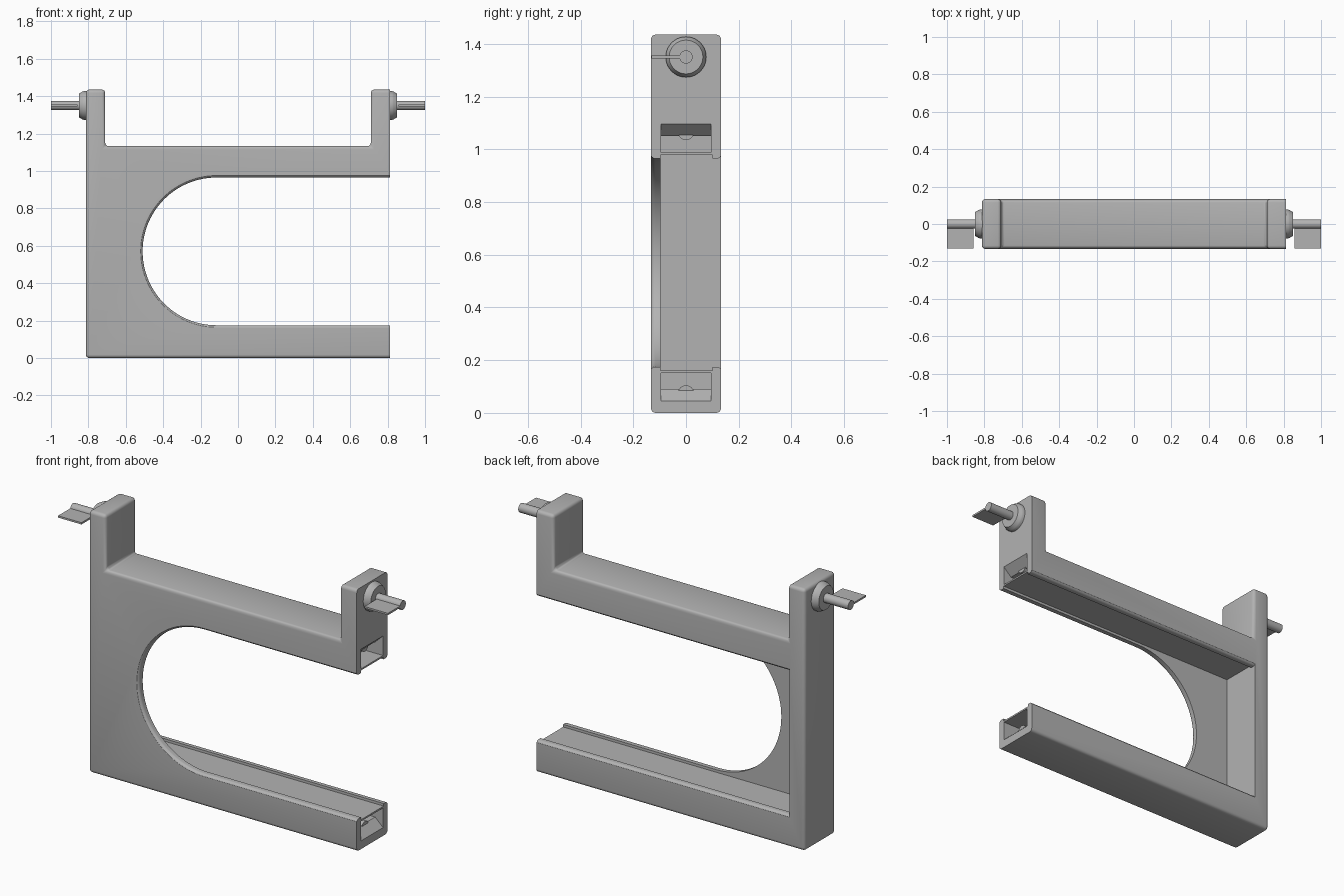
import bpy, bmesh
from math import pi, sin, cos

cube = bpy.data.objects.get("Cube")
if cube:
    bpy.data.objects.remove(cube, do_unlink=True)

grey = bpy.data.materials.new("plain_grey")
grey.use_nodes = True
colour = (0.45, 0.45, 0.45, 1)
grey.diffuse_color = colour
grey.node_tree.nodes["Principled BSDF"].inputs["Base Color"].default_value = colour

END, HALF, MID = 0.813, 0.133, 0.57     # half length, half depth, slot height
RADIUS, WALL = 0.395, -0.72             # slot radius, inner column wall


def loft(name, rings, round_edge=None):
    """Solid skinned through rings of equal point count, capped at both ends."""
    bm = bmesh.new()
    loops = [[bm.verts.new(p) for p in ring] for ring in rings]
    for a, b in zip(loops, loops[1:]):
        for i in range(len(a)):
            j = (i + 1) % len(a)
            bm.faces.new((a[i], a[j], b[j], b[i]))
    bm.faces.new(loops[0][::-1])
    bm.faces.new(loops[-1])
    bmesh.ops.recalc_face_normals(bm, faces=bm.faces)
    if round_edge:
        edges = [e for e in bm.edges if round_edge(e)]
        bmesh.ops.bevel(bm, geom=edges, offset=0.018, segments=4,
                        profile=0.5, affect='EDGES')
    mesh = bpy.data.meshes.new(name)
    bm.to_mesh(mesh)
    bm.free()
    mesh.materials.append(grey)
    obj = bpy.data.objects.new(name, mesh)
    bpy.context.collection.objects.link(obj)
    return obj


def activate(obj):
    bpy.ops.object.select_all(action='DESELECT')
    obj.select_set(True)
    bpy.context.view_layer.objects.active = obj


def smooth(obj):
    activate(obj)
    bpy.ops.object.shade_smooth_by_angle(angle=pi / 6)


def cut(target, cutter):
    cutter.hide_render = True
    activate(target)
    mod = target.modifiers.new("cut", 'BOOLEAN')
    mod.operation, mod.solver, mod.object = 'DIFFERENCE', 'EXACT', cutter
    bpy.ops.object.modifier_apply(modifier=mod.name)
    bpy.data.objects.remove(cutter, do_unlink=True)


def lathe_x(name, side, stations, z, sides=40):
    """Turned part about a line along x, from (x, radius) stations."""
    return loft(name, [[(side * x, r * cos(2 * pi * i / sides), z + r * sin(2 * pi * i / sides))
                        for i in range(sides)] for x, r in stations])


# Frame body: block with two uprights, rounded except on the open end
outline = [(-END, 0), (END, 0), (END, 1.435), (0.71, 1.435), (0.71, 1.133),
           (-0.71, 1.133), (-0.71, 1.435), (-END, 1.435)]
frame = loft("frame", [[(x, y, z) for x, z in outline] for y in (-HALF, HALF)],
             lambda e: any(v.co.x < END - 0.001 for v in e.verts))


# Round-ended slot through the front plate, with a softened front lip
def slot_ring(y, r):
    arc = [(-0.115 + r * cos(a), MID + r * sin(a))
           for a in (pi / 2 + pi * i / 48 for i in range(49))]
    return [(x, y, z) for x, z in arc + [(1, MID - r), (1, MID + r)]]


lip = [(0.02, 0.017), (0.0, 0.011), (-0.004, 0.005), (-0.010, 0.001), (-0.016, 0)]
cut(frame, loft("slot_cutter", [slot_ring(-HALF - d, RADIUS + g) for d, g in lip]
                + [slot_ring(0, RADIUS)]))


# Rectangular recess behind the front plate, then the opening at the back
def box_ring(y, half):
    return [(x, y, z) for x, z in ((WALL, MID - half), (1, MID - half),
                                   (1, MID + half), (WALL, MID + half))]


cut(frame, loft("recess_cutter", [box_ring(-0.097, 0.409), box_ring(0.1, 0.409)]))
cut(frame, loft("opening_cutter", [box_ring(0, RADIUS)]
                + [box_ring(HALF + d, RADIUS + g) for d, g in lip[::-1]]))

# Wedge pockets in the two open ends, mirrored about the slot
for flip, label in ((1, "lower"), (-1, "upper")):
    wedge = [(0.9, 0.045), (END, 0.045), (0.765, 0.09), (0.70, 0.09), (0.70, 0.152), (0.9, 0.152)]
    cut(frame, loft("pocket_cutter", [[(x, y, MID + flip * (z - MID)) for x, z in wedge]
                                      for y in (-0.095, 0.095)]))
    smooth(lathe_x(label + "_pocket_pin", 1, [(0.69, 0.03), (0.77, 0.03)],
                   MID + flip * (0.075 - MID), 24))
smooth(frame)

# Thumb screws on the outer faces of both uprights
for side, label in ((1, "left"), (-1, "right")):
    smooth(lathe_x(label + "_collar", side,
                   [(0.80, 0.077), (0.825, 0.077), (0.832, 0.074), (0.85, 0.064)], 1.35))
    smooth(lathe_x(label + "_shaft", side, [(0.84, 0.025), (1.0, 0.025)], 1.35, 24))
    loft(label + "_wing", [[(side * x, y, z) for y, z in
                            ((-0.13, 1.345), (0, 1.345), (0, 1.355), (-0.13, 1.355))]
                           for x in (0.858, 1.0)])
